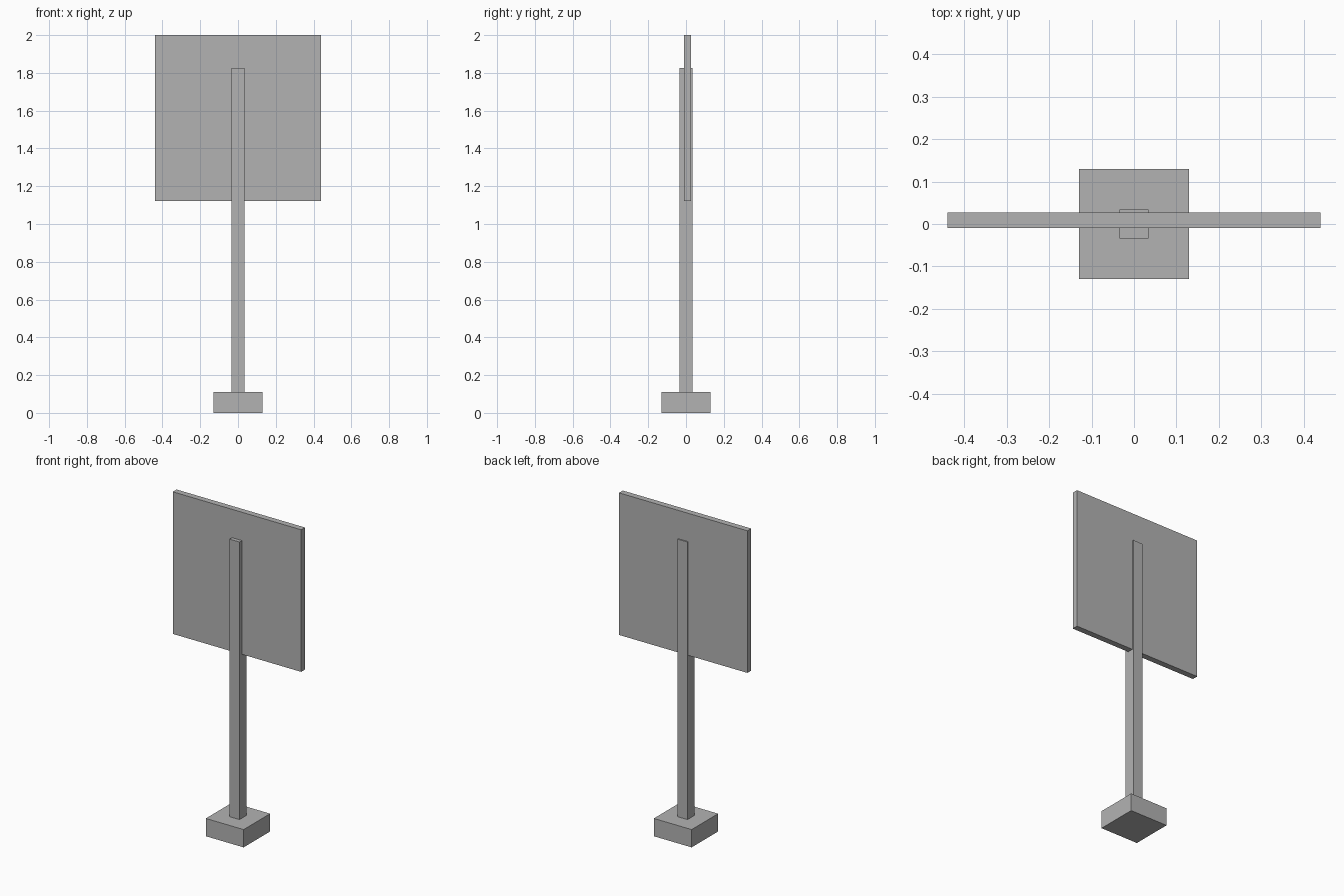
import bpy

cube = bpy.data.objects.get("Cube")
if cube:
    bpy.data.objects.remove(cube, do_unlink=True)

# Single plain grey for the whole sign
grey = bpy.data.materials.new("plain_grey")
grey.use_nodes = True
colour = (0.45, 0.45, 0.45, 1)
grey.diffuse_color = colour
grey.node_tree.nodes["Principled BSDF"].inputs["Base Color"].default_value = colour


def box(name, low, high):
    """Flat-sided box between two opposite corners."""
    centre = [(a + b) / 2 for a, b in zip(low, high)]
    bpy.ops.mesh.primitive_cube_add(size=1, location=centre)
    obj = bpy.context.object
    obj.name = obj.data.name = name
    obj.scale = [b - a for a, b in zip(low, high)]
    bpy.ops.object.transform_apply(location=False, rotation=False, scale=True)
    obj.data.materials.append(grey)
    return obj


base_half, base_top = 0.129, 0.11
post_half, post_top = 0.034, 1.825
panel_half, panel_bottom = 0.439, 1.122

# Square foot block
box("base", (-base_half, -base_half, 0), (base_half, base_half, base_top))
# Upright post standing on the foot
box("post", (-post_half, -post_half, base_top), (post_half, post_half, post_top))
# Sign board, set slightly behind the post centre
box("sign_panel", (-panel_half, -0.01, panel_bottom), (panel_half, 0.027, 2))
